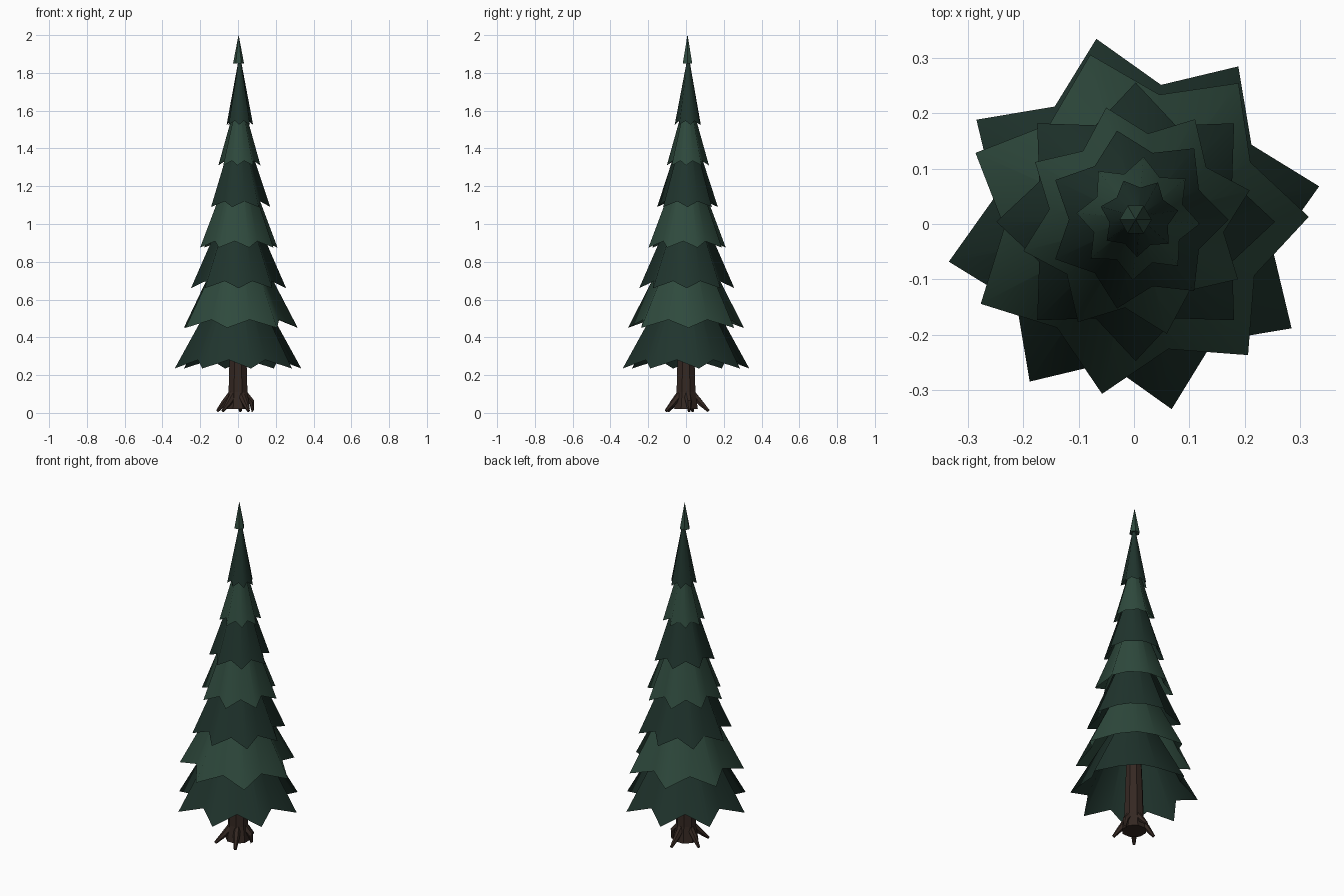
import bpy, math
from mathutils import Vector

if "Cube" in bpy.data.objects:
    bpy.data.objects.remove(bpy.data.objects["Cube"])


def material(name, rgb):
    m = bpy.data.materials.new(name)
    m.diffuse_color = (*rgb, 1)
    m.use_nodes = True
    m.node_tree.nodes["Principled BSDF"].inputs["Base Color"].default_value = m.diffuse_color
    return m


LIGHT = material("light_green", (0.028, 0.068, 0.047))
DARK = material("dark_green", (0.014, 0.034, 0.026))
BARK = material("bark", (0.035, 0.021, 0.016))


def loft(name, rings, mat, caps=(False, False), smooth=True):
    """Skin a list of equally long point rings."""
    n = len(rings[0])
    verts = [p for r in rings for p in r]
    faces = [(k * n + i, k * n + (i + 1) % n, (k + 1) * n + (i + 1) % n, (k + 1) * n + i)
             for k in range(len(rings) - 1) for i in range(n)]
    if caps[0]:
        faces.append(tuple(reversed(range(n))))
    if caps[1]:
        faces.append(tuple(range((len(rings) - 1) * n, len(rings) * n)))
    me = bpy.data.meshes.new(name)
    me.from_pydata(verts, [], faces)
    me.materials.append(mat)
    for p in me.polygons:
        p.use_smooth = smooth and len(p.vertices) == 4
    ob = bpy.data.objects.new(name, me)
    bpy.context.collection.objects.link(ob)
    return ob


def circle(r, z, n, cx=0.0, cy=0.0, turn=0.0):
    return [Vector((cx + r * math.cos(turn + math.tau * i / n),
                    cy + r * math.sin(turn + math.tau * i / n), z)) for i in range(n)]


def branch_tier(i, tips, turn, r, z, top, mat):
    """Hollow pleated skirt: star-shaped rim rising to a narrow neck."""
    n, a = tips * 2, math.radians(turn)
    cx, cy = 0.0015 * i, 0.002 * i
    rim = circle(r, z, n, cx, cy, a)
    valley = circle(r * 0.75, z + 0.015 + 0.09 * r, n, cx, cy, a)
    star = [valley[k] if k % 2 else rim[k] for k in range(n)]
    return loft(f"branch_tier_{i + 1}", [star, circle(0.008, top, n, cx, cy, a)], mat)


# Branch tiers: tips, turn, tip radius, rim height, neck height
TIERS = [(8, 11.5, 0.342, 0.235, 0.83), (7, 2, 0.315, 0.45, 1.04),
         (8, 0, 0.252, 0.66, 1.22), (8, 15, 0.212, 0.875, 1.40),
         (7, 0, 0.165, 1.09, 1.56), (8, 40, 0.112, 1.31, 1.68),
         (7, 10, 0.072, 1.525, 1.86)]
for i, t in enumerate(TIERS):
    branch_tier(i, *t, DARK if i % 2 == 0 else LIGHT)

# Pointed top
loft("treetop", [circle(0.029, 1.85, 6, 0.003, 0.008), circle(0.0005, 2.0, 6, 0.003, 0.008)],
     LIGHT, (True, True), smooth=False)

# Trunk
loft("trunk", [circle(r, z, 8, turn=math.pi / 8) for r, z in
               [(0.068, 0.02), (0.054, 0.11), (0.049, 0.28), (0.035, 0.6), (0.012, 1.3)]],
     BARK, (True, True), smooth=False)


# Roots: tapered limbs bending outward from the trunk
def root(i, angle, length):
    d = Vector((math.cos(angle), math.sin(angle), 0))
    s = Vector((-d.y, d.x, 0))
    rings = []
    for r, z, w in [(0.035, 0.10, 0.02), (0.075, 0.055, 0.017), (length, 0.01, 0.008)]:
        n = (d * 0.7 + Vector((0, 0, 0.75))).normalized()
        rings.append([d * r + Vector((0, 0, z)) + s * w * math.cos(math.tau * k / 6)
                      + n * w * math.sin(math.tau * k / 6) for k in range(6)])
    loft(f"root_{i + 1}", rings, BARK, (True, True), smooth=False)


for i, (deg, length) in enumerate([(-62, 0.12), (-130, 0.125), (162, 0.115), (84, 0.12), (12, 0.08)]):
    root(i, math.radians(deg), length)
